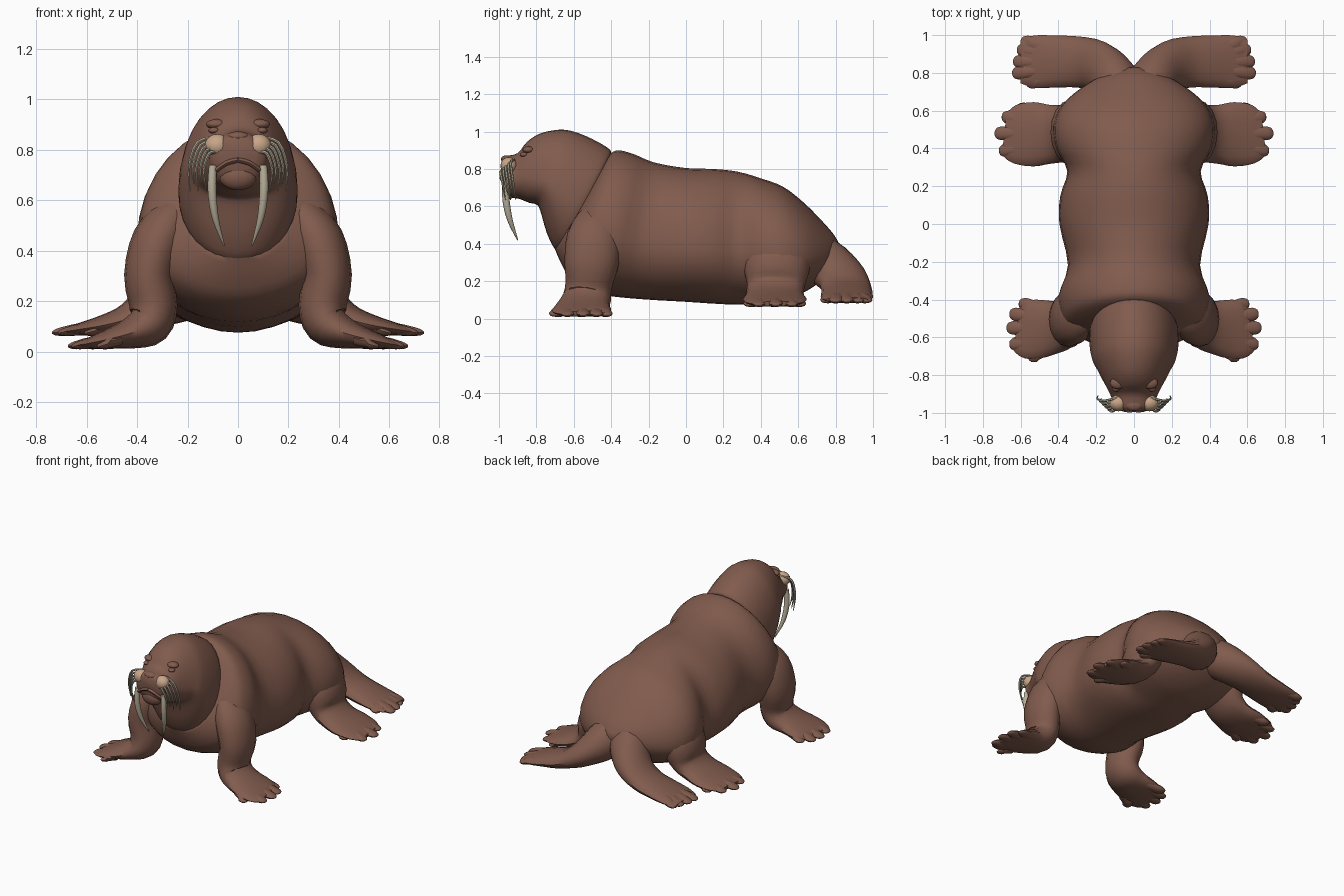
import bpy, bmesh, math
from mathutils import Vector


def material(name, rgb):
    m = bpy.data.materials.new(name)
    m.diffuse_color = (*rgb, 1)
    return m


BROWN = material("brown_hide", (0.22, 0.105, 0.075))
CREAM = material("cream_pad", (0.58, 0.38, 0.25))
IVORY = material("ivory", (0.49, 0.44, 0.33))


def resample(keys, steps):
    """Catmull-Rom interpolation through tuples of numbers."""
    out = []
    for i in range(len(keys) - 1):
        p0, p1 = keys[max(i - 1, 0)], keys[i]
        p2, p3 = keys[i + 1], keys[min(i + 2, len(keys) - 1)]
        for k in range(steps):
            t = k / steps
            out.append([0.5 * (2 * b + (c - a) * t + (2 * a - 5 * b + 4 * c - d) * t * t
                               + (3 * b - a - 3 * c + d) * t ** 3)
                        for a, b, c, d in zip(p0, p1, p2, p3)])
    out.append(list(keys[-1]))
    return out


def finish(name, bm, mat):
    bmesh.ops.recalc_face_normals(bm, faces=bm.faces)
    for f in bm.faces:
        f.smooth = True
    me = bpy.data.meshes.new(name)
    bm.to_mesh(me)
    bm.free()
    me.materials.append(mat)
    me.set_sharp_from_angle(angle=math.radians(45))
    ob = bpy.data.objects.new(name, me)
    bpy.context.collection.objects.link(ob)
    return ob


def loft(name, rings, mat):
    bm = bmesh.new()
    rows = [[bm.verts.new(p) for p in r] for r in rings]
    n = len(rows[0])
    for a, b in zip(rows, rows[1:]):
        for i in range(n):
            j = (i + 1) % n
            bm.faces.new((a[i], a[j], b[j], b[i]))
    bm.faces.new(rows[0])
    bm.faces.new(rows[-1])
    return finish(name, bm, mat)


def trunk(name, keys, mat, n=32, steps=3):
    """Keys: top y, top z, bottom y, bottom z, half width, height share of the widest point."""
    rings = []
    for ty, tz, by, bz, w, waist in resample(keys, steps):
        ring = []
        for i in range(n):
            a = 2 * math.pi * i / n
            s = math.sin(a)
            h = waist + ((1 - waist) if s > 0 else waist) * s
            ring.append((w * math.cos(a), by + (ty - by) * h, bz + (tz - bz) * h))
        rings.append(ring)
    return loft(name, rings, mat)


def limb(name, keys, side, mat, n=16, steps=3):
    """Keys: x, y, z, half breadth along y, half thickness."""
    pts = resample(keys, steps)
    pos = [Vector(p[:3]) for p in pts]
    rings = []
    for i, p in enumerate(pts):
        tan = (pos[min(i + 1, len(pos) - 1)] - pos[max(i - 1, 0)]).normalized()
        u = Vector((0, 1, 0))
        u = (u - tan * u.dot(tan)).normalized()
        v = tan.cross(u)
        ring = []
        for k in range(n):
            a = 2 * math.pi * k / n
            q = pos[i] + u * (p[3] * math.cos(a)) + v * (p[4] * math.sin(a))
            ring.append((q.x * side, q.y, q.z))
        rings.append(ring)
    return loft(name, rings, mat)


def blob(name, centre, radii, mat):
    bm = bmesh.new()
    bmesh.ops.create_uvsphere(bm, u_segments=16, v_segments=10, radius=1)
    for v in bm.verts:
        v.co = Vector([c + r * q for c, r, q in zip(centre, radii, v.co)])
    return finish(name, bm, mat)


# Torso, from the chest to the rump
trunk("body", [
    (-0.42, 0.86, -0.70, 0.37, 0.20, 0.4), (-0.40, 0.885, -0.66, 0.28, 0.315, 0.4),
    (-0.36, 0.90, -0.60, 0.20, 0.38, 0.4), (-0.28, 0.88, -0.45, 0.13, 0.40, 0.4),
    (-0.17, 0.835, -0.25, 0.105, 0.35, 0.4), (0, 0.805, 0, 0.09, 0.395, 0.4),
    (0.15, 0.80, 0.15, 0.08, 0.39, 0.4), (0.28, 0.785, 0.28, 0.075, 0.353, 0.4),
    (0.40, 0.75, 0.40, 0.085, 0.41, 0.4), (0.52, 0.705, 0.52, 0.10, 0.425, 0.4),
    (0.63, 0.62, 0.63, 0.14, 0.38, 0.4), (0.72, 0.53, 0.72, 0.20, 0.28, 0.4),
    (0.79, 0.45, 0.78, 0.27, 0.17, 0.4), (0.83, 0.38, 0.82, 0.32, 0.05, 0.4)], BROWN)

# Neck and head, with a raised rim at the back
trunk("head", [
    (-0.40, 0.88, -0.66, 0.36, 0.22, 0.45), (-0.41, 0.907, -0.70, 0.37, 0.235, 0.45),
    (-0.50, 0.96, -0.745, 0.46, 0.235, 0.4), (-0.60, 1.0, -0.78, 0.58, 0.22, 0.33),
    (-0.68, 1.01, -0.80, 0.61, 0.20, 0.33), (-0.78, 0.99, -0.84, 0.62, 0.17, 0.35),
    (-0.85, 0.945, -0.89, 0.64, 0.14, 0.4), (-0.90, 0.885, -0.94, 0.65, 0.118, 0.45),
    (-0.965, 0.868, -0.965, 0.68, 0.108, 0.5), (-0.988, 0.85, -0.982, 0.72, 0.075, 0.5)], BROWN)

# Mouth and nose
blob("lower_lip", (0, -0.945, 0.695), (0.075, 0.04, 0.055), BROWN)
blob("nose", (0, -0.96, 0.853), (0.045, 0.03, 0.02), BROWN)

FRONT_LEG = [(0.21, -0.44, 0.58, 0.07, 0.05), (0.25, -0.46, 0.54, 0.11, 0.08),
             (0.315, -0.49, 0.44, 0.145, 0.105), (0.352, -0.505, 0.30, 0.145, 0.10),
             (0.335, -0.52, 0.18, 0.125, 0.095), (0.355, -0.53, 0.11, 0.13, 0.09),
             (0.42, -0.545, 0.075, 0.14, 0.065), (0.50, -0.555, 0.053, 0.155, 0.043),
             (0.575, -0.56, 0.036, 0.152, 0.027), (0.62, -0.555, 0.028, 0.115, 0.013)]
HIND_LEG = [(0.15, 0.49, 0.44, 0.10, 0.07), (0.23, 0.49, 0.39, 0.17, 0.13),
            (0.32, 0.485, 0.28, 0.178, 0.125), (0.365, 0.48, 0.18, 0.155, 0.085),
            (0.44, 0.475, 0.13, 0.155, 0.06), (0.53, 0.475, 0.105, 0.17, 0.042),
            (0.63, 0.475, 0.088, 0.155, 0.025), (0.685, 0.48, 0.08, 0.115, 0.013)]
TAIL_FIN = [(0.05, 0.66, 0.36, 0.12, 0.12), (0.10, 0.76, 0.29, 0.13, 0.125),
            (0.19, 0.835, 0.215, 0.135, 0.09), (0.30, 0.858, 0.16, 0.135, 0.06),
            (0.42, 0.86, 0.13, 0.138, 0.045), (0.53, 0.86, 0.11, 0.138, 0.028),
            (0.60, 0.86, 0.10, 0.115, 0.014)]
# Each foot: limb path, toe root x, toe tip height, toe tips in plan
FEET = {
    "front_leg": (FRONT_LEG, 0.47, 0.022,
                  [(0.61, -0.425), (0.66, -0.478), (0.675, -0.55), (0.66, -0.635), (0.56, -0.70)]),
    "hind_leg": (HIND_LEG, 0.51, 0.075,
                 [(0.62, 0.61), (0.70, 0.565), (0.738, 0.48), (0.715, 0.39), (0.61, 0.34)]),
    "tail_fin": (TAIL_FIN, 0.46, 0.095,
                 [(0.60, 0.963), (0.62, 0.92), (0.64, 0.86), (0.645, 0.80), (0.57, 0.75)])}

for side, tag in ((1, "right"), (-1, "left")):
    # Limbs and toes
    for part, (path, root, tz, tips) in FEET.items():
        limb(f"{part}_{tag}", path, side, BROWN)
        mid = path[-1][1]
        for i, (x, y) in enumerate(tips):
            ry = mid + (y - mid) * 0.75
            limb(f"{part}_toe_{tag}_{i}", [
                (root, ry, tz + 0.027, 0.036, 0.026),
                ((root + x) / 2, (ry + y) / 2, tz + 0.015, 0.039, 0.025),
                (x - 0.03, y, tz + 0.003, 0.035, 0.017),
                (x - 0.007, y, tz, 0.023, 0.009),
                (x, y, tz, 0.008, 0.004)], side, BROWN, n=10, steps=2)

    # Eyes and brows
    blob(f"eye_{tag}", (0.095 * side, -0.866, 0.877), (0.022, 0.022, 0.013), BROWN)
    blob(f"brow_{tag}", (0.085 * side, -0.842, 0.902), (0.042, 0.032, 0.02), BROWN)

    # Upper lip, whisker pads and tusks
    limb(f"upper_lip_{tag}", [(0, -0.982, 0.76, 0.014, 0.010), (0.045, -0.98, 0.748, 0.016, 0.011),
                              (0.085, -0.965, 0.72, 0.014, 0.010)], side, BROWN, n=8)
    blob(f"whisker_pad_{tag}", (0.082 * side, -0.948, 0.817), (0.05, 0.044, 0.046), CREAM)
    limb(f"tusk_{tag}", [(0.10, -0.963, 0.74, 0.016, 0.016), (0.103, -0.963, 0.64, 0.019, 0.018),
                         (0.09, -0.942, 0.53, 0.015, 0.014), (0.055, -0.90, 0.42, 0.003, 0.003)],
         side, IVORY, n=10, steps=4)

    # Drooping whiskers, fanned outward and back
    for i in range(5):
        f = i / 4
        y = 0.055 * f
        limb(f"whisker_{tag}_{i}", [
            (0.09, -0.975 + y, 0.79 + 0.06 * f, 0.006, 0.006),
            (0.115 + 0.045 * f, -0.992 + y, 0.785 + 0.045 * f, 0.007, 0.007),
            (0.136 + 0.058 * f, -0.98 + y, 0.72 + 0.015 * f, 0.006, 0.006),
            (0.125 + 0.065 * f, -0.965 + y, 0.635 + 0.03 * (i % 2), 0.002, 0.002)],
            side, IVORY, n=6, steps=3)
